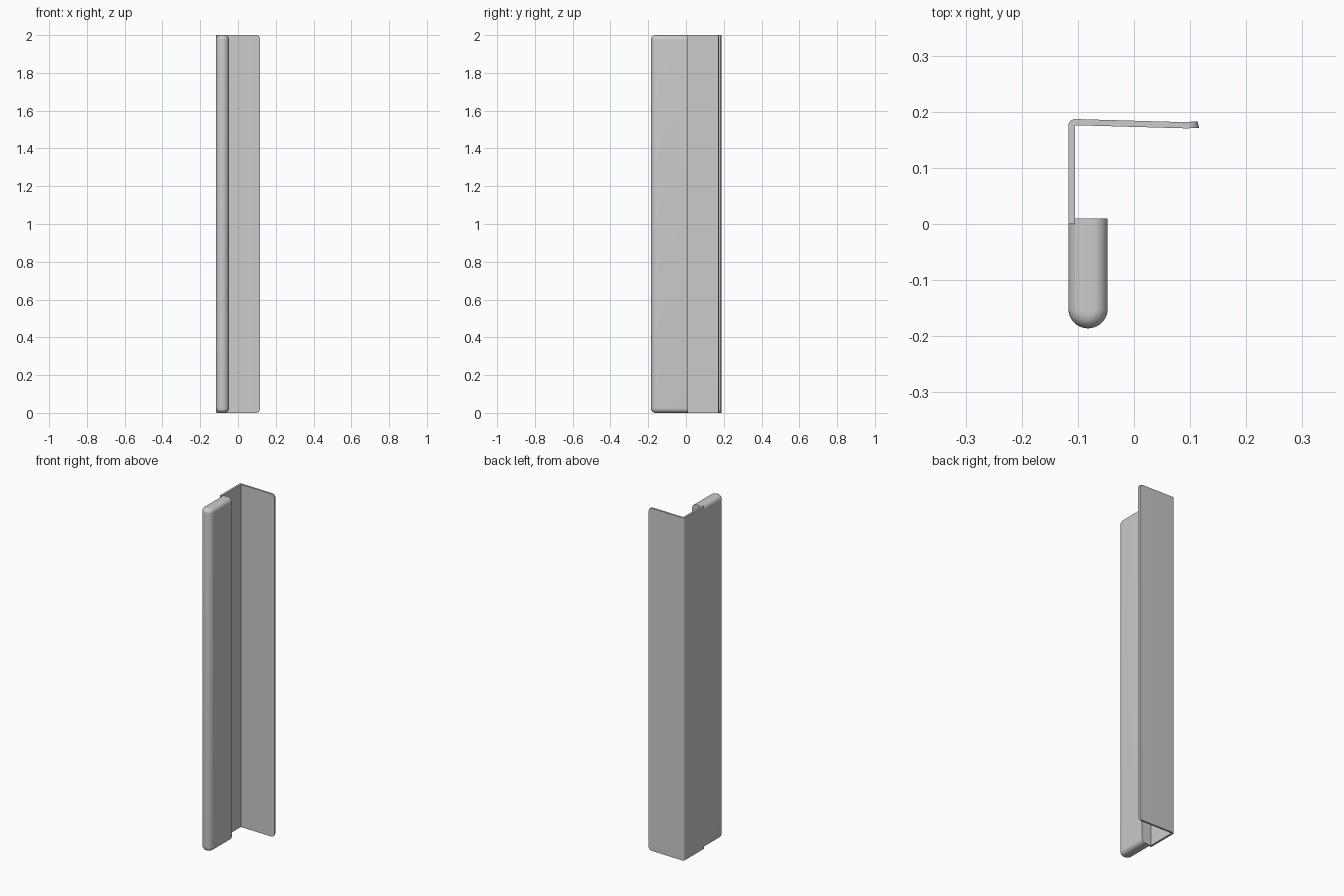
import bpy, bmesh
from math import pi, sin, cos, radians

if "Cube" in bpy.data.objects:
    bpy.data.objects.remove(bpy.data.objects["Cube"])

H = 2.0


def finish(name, bm):
    bmesh.ops.recalc_face_normals(bm, faces=bm.faces)
    me = bpy.data.meshes.new(name)
    bm.to_mesh(me)
    bm.free()
    ob = bpy.data.objects.new(name, me)
    bpy.context.collection.objects.link(ob)
    bpy.ops.object.select_all(action='DESELECT')
    bpy.context.view_layer.objects.active = ob
    ob.select_set(True)
    bpy.ops.object.shade_smooth_by_angle(angle=radians(35))
    return ob


def loft(bm, rings):
    """Join equal closed rings of points and cap both ends."""
    loops = [[bm.verts.new(p) for p in ring] for ring in rings]
    n = len(loops[0])
    for a, b in zip(loops, loops[1:]):
        for i in range(n):
            j = (i + 1) % n
            bm.faces.new((a[i], a[j], b[j], b[i]))
    bm.faces.new(loops[0][::-1])
    bm.faces.new(loops[-1])


# Grip bar: round nose at the front, flat back, softened top and bottom
CX, R, NOSE_Y, BACK_Y, FILLET = -0.082, 0.035, -0.151, 0.01, 0.025


def bar_ring(inset, z):
    r = R - inset
    arc = [(CX + r * cos(a), NOSE_Y + r * sin(a), z)
           for a in (pi + pi * i / 20 for i in range(21))]
    return [(CX - r, BACK_Y, z)] + arc + [(CX + r, BACK_Y, z)]


low = [(FILLET * (1 - sin(t)), FILLET * (1 - cos(t)))
       for t in (pi / 2 * i / 8 for i in range(9))]
rings = [bar_ring(i, z) for i, z in low]
rings += [bar_ring(i, H - z) for i, z in reversed(low)]
bm = bmesh.new()
loft(bm, rings)
finish("grip_bar", bm)

# Bent sheet: side plate and rear flange with a slightly kinked tip
L, T, TOP, C = -0.117, 0.012, 0.187, 0.012
corner = [(L + C - C * cos(a), TOP - C + C * sin(a))
          for a in (pi / 2 * i / 6 for i in range(7))]
profile = [(L, 0.0)] + corner + [
    (0.090, 0.1815), (0.113, 0.183), (0.116, 0.171), (0.092, 0.1705),
    (L + T, 0.176), (L + T, 0.0)]
bm = bmesh.new()
loft(bm, [[(x, y, z) for x, y in profile] for z in (0, H)])
# Round the free corners of the flange
tips = [e for e in bm.edges
        if all(v.co.x > 0.11 for v in e.verts)
        and e.verts[0].co.z == e.verts[1].co.z]
bmesh.ops.bevel(bm, geom=tips, offset=0.02, segments=6, profile=0.5,
                affect='EDGES', clamp_overlap=True)
finish("bent_side_plate", bm)
